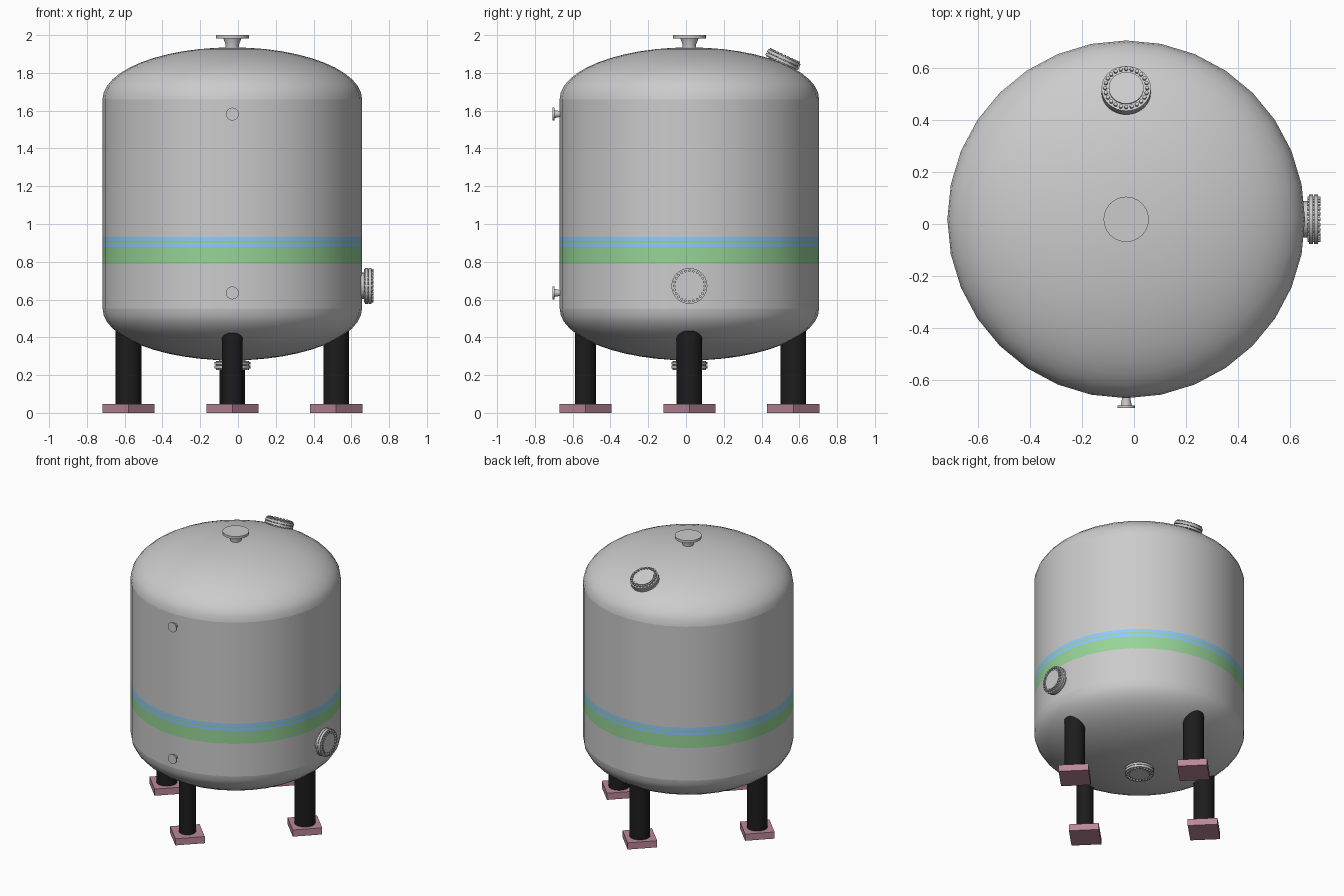
import bpy, bmesh, math
from mathutils import Matrix, Vector

if "Cube" in bpy.data.objects:
    bpy.data.objects.remove(bpy.data.objects["Cube"])

CX, CY, R = -0.03, 0.018, 0.687      # tank axis and radius
Z0, Z1, HEAD = 0.553, 1.66, 0.275    # straight shell and head height
SEG = 32


def material(name, rgb):
    m = bpy.data.materials.new(name)
    m.diffuse_color = (*rgb, 1)
    m.use_nodes = True
    m.node_tree.nodes["Principled BSDF"].inputs["Base Color"].default_value = m.diffuse_color
    return m


GREEN = material("green", (0.31, 0.66, 0.31))
BLUE = material("blue", (0.28, 0.60, 0.95))
BLACK = material("black", (0.012, 0.012, 0.012))
MAUVE = material("mauve", (0.50, 0.25, 0.32))


def spin(bm, profile, seg, mat=Matrix()):
    """Lathe a bottom-to-top (radius, height) profile around z."""
    rings = []
    for r, z in profile:
        if r < 1e-5:
            rings.append([bm.verts.new(mat @ Vector((0, 0, z)))] * seg)
        else:
            rings.append([bm.verts.new(mat @ Vector((
                r * math.cos(2 * math.pi * k / seg),
                r * math.sin(2 * math.pi * k / seg), z))) for k in range(seg)])
    for a, b in zip(rings, rings[1:]):
        for k in range(seg):
            n = (k + 1) % seg
            quad = list(dict.fromkeys([a[k], a[n], b[n], b[k]]))
            if len(quad) > 2:
                bm.faces.new(quad)


def finish(name, bm, mat=None, colour=None):
    me = bpy.data.meshes.new(name)
    bm.to_mesh(me)
    bm.free()
    me.shade_smooth()
    me.set_sharp_from_angle(angle=math.radians(35))
    ob = bpy.data.objects.new(name, me)
    bpy.context.collection.objects.link(ob)
    if mat is not None:
        ob.matrix_world = mat
    if colour:
        me.materials.append(colour)
    return ob


def lathe(name, profile, mat, colour=None, seg=SEG):
    bm = bmesh.new()
    spin(bm, profile, seg)
    return finish(name, bm, mat, colour)


def place(origin, axis):
    """Matrix putting local +z along axis at origin."""
    q = Vector((0, 0, 1)).rotation_difference(Vector(axis).normalized())
    return Matrix.Translation(origin) @ q.to_matrix().to_4x4()


AXIS = Matrix.Translation((CX, CY, 0))

# Domed heads
arc = [i * math.pi / 24 for i in range(13)]
dome = [(R * math.cos(t), HEAD * math.sin(t)) for t in arc]
dome[-1] = (0, HEAD)
lathe("top_head", [(r, Z1 + h) for r, h in dome], AXIS)
lathe("bottom_head", [(r, Z0 - h) for r, h in reversed(dome)], AXIS)

# Straight shell, split into plain and painted bands
for name, a, b, colour in (
        ("lower_shell", Z0, 0.787, None),
        ("wide_green_band", 0.787, 0.877, GREEN),
        ("lower_blue_band", 0.877, 0.900, BLUE),
        ("thin_green_band", 0.900, 0.909, GREEN),
        ("upper_blue_band", 0.909, 0.932, BLUE),
        ("upper_shell", 0.932, Z1, None)):
    lathe(name, [(R, a), (R, b)], AXIS, colour)

# Legs and diamond-set foot plates
for name, dx, dy, r in (("right", 1, 0, 0.068), ("left", -1, 0, 0.068),
                        ("back", 0, 1, 0.068), ("front", 0, -1, 0.055)):
    at = Matrix.Translation((CX + 0.55 * dx, CY + 0.55 * dy, 0))
    lathe(name + "_leg", [(0, 0.04), (r, 0.04), (r, 0.45), (0, 0.45)], at, BLACK)
    bm = bmesh.new()
    bmesh.ops.create_cube(bm, size=1, matrix=(
        Matrix.Translation((0, 0, 0.024)) @ Matrix.Rotation(math.pi / 4, 4, 'Z')
        @ Matrix.Diagonal((0.195, 0.195, 0.048, 1))))
    finish(name + "_foot_plate", bm, at, MAUVE)


# Bolted manways: local origin is the outermost point
def manway(name, origin, axis, neck):
    bm = bmesh.new()
    spin(bm, [(0.07, -neck), (0.07, -0.044), (0.095, -0.044), (0.095, -0.029),
              (0.07, -0.029), (0.07, -0.026), (0.095, -0.026), (0.095, -0.010),
              (0.067, -0.010), (0.067, -0.004), (0, -0.004)], 32)
    for k in range(24):
        t = 2 * math.pi * k / 24
        m = Matrix.Translation((0.081 * math.cos(t), 0.081 * math.sin(t), 0))
        spin(bm, [(0, -0.050), (0.0075, -0.050), (0.0075, 0), (0, 0)], 6, m)
    finish(name, bm, place(origin, axis))


tilt = math.radians(25)
manway("side_manway", (0.717, CY, 0.672), (1, 0, 0), 0.08)
manway("top_manway", (CX, 0.525, 1.895), (0, math.sin(tilt), math.cos(tilt)), 0.09)
manway("bottom_manway", (CX, CY, 0.226), (0, 0, -1), 0.07)


# Weld-neck nozzles: local origin is the flange face
def nozzle(name, origin, axis, r, hub, pipe, thick, length):
    lathe(name, [(pipe, -length), (pipe, -length * 0.6), (hub, -thick),
                 (r, -thick), (r, 0), (0, 0)], place(origin, axis), seg=24)


nozzle("top_nozzle", (CX, CY, 2.0), (0, 0, 1), 0.087, 0.048, 0.036, 0.018, 0.08)
for name, z in (("upper_front_nozzle", 1.582), ("lower_front_nozzle", 0.635)):
    nozzle(name, (CX, -0.706, z), (0, -1, 0), 0.034, 0.021, 0.016, 0.009, 0.06)
